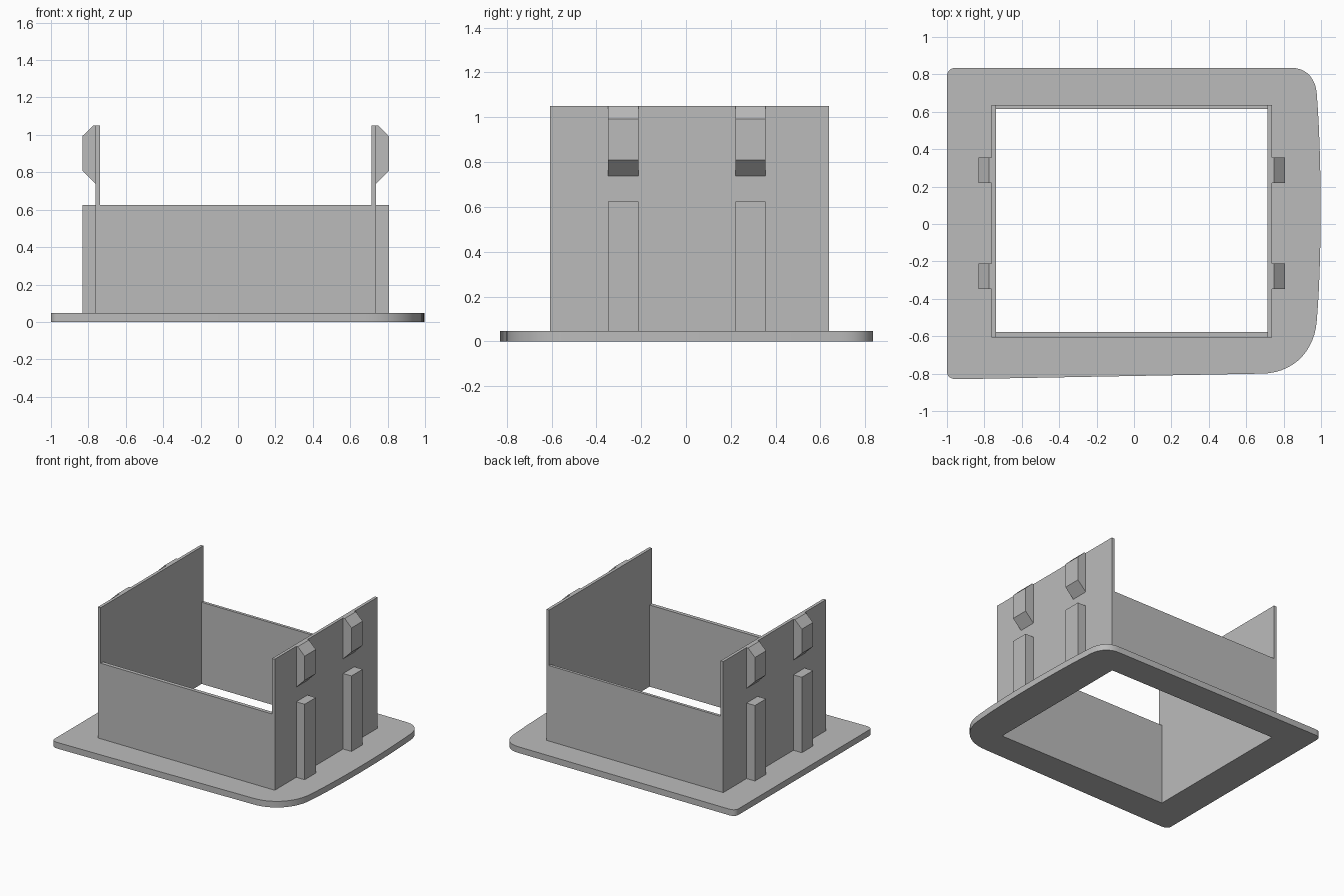
import bpy, bmesh, math
from mathutils import Vector
from mathutils.geometry import interpolate_bezier

if "Cube" in bpy.data.objects:
    bpy.data.objects.remove(bpy.data.objects["Cube"])

GREY = (0.5, 0.5, 0.5, 1)
mat = bpy.data.materials.new("plain_grey")
mat.use_nodes = True
mat.diffuse_color = GREY
mat.node_tree.nodes["Principled BSDF"].inputs["Base Color"].default_value = GREY

PLATE_TOP, WALL_TOP, CLIP_TOP = 0.047, 0.625, 1.05
MID_X = -0.0125                      # centre of the box between the side walls
IN_X, OUT_X, RIB_X = 0.726, 0.749, 0.82
RIBS = [(-0.347, -0.212), (0.22, 0.355)]


def finish(bm, name):
    bmesh.ops.recalc_face_normals(bm, faces=bm.faces[:])
    mesh = bpy.data.meshes.new(name)
    bm.to_mesh(mesh)
    bm.free()
    obj = bpy.data.objects.new(name, mesh)
    mesh.materials.append(mat)
    bpy.context.collection.objects.link(obj)
    return obj


def rect(x0, x1, y0, y1):
    return [(x0, y0), (x1, y0), (x1, y1), (x0, y1)]


def extruded(name, loops, z0, z1):
    """Extrude an outline, with optional holes, from z0 up to z1."""
    bm = bmesh.new()
    edges = []
    for pts in loops:
        vs = [bm.verts.new((x, y, z0)) for x, y in pts]
        edges += [bm.edges.new((a, b)) for a, b in zip(vs, vs[1:] + vs[:1])]
    bmesh.ops.triangle_fill(bm, edges=edges, use_beauty=True, normal=(0, 0, 1))
    bmesh.ops.dissolve_degenerate(bm, dist=1e-5, edges=bm.edges[:])
    new = bmesh.ops.extrude_face_region(bm, geom=bm.faces[:], use_keep_orig=True)["geom"]
    top = [g for g in new if isinstance(g, bmesh.types.BMVert)]
    bmesh.ops.translate(bm, verts=top, vec=(0, 0, z1 - z0))
    return finish(bm, name)


def prism(name, profile, y0, y1):
    """Extrude an x-z profile along y."""
    bm = bmesh.new()
    ends = [[bm.verts.new((x, y, z)) for x, z in profile] for y in (y0, y1)]
    for end in ends:
        bm.faces.new(end)
    a, b = ends
    for i in range(len(a)):
        j = (i + 1) % len(a)
        bm.faces.new((a[i], a[j], b[j], b[i]))
    return finish(bm, name)


def bez(p0, h0, h1, p1, n=9):
    pts = interpolate_bezier(*[Vector((*p, 0)) for p in (p0, h0, h1, p1)], n)
    return [(p.x, p.y) for p in pts]


# Base plate: small corners on one side, a bowed edge with big corners on the other
outline = (
    bez((-1, -0.79), (-1, -0.815), (-0.98, -0.83), (-0.95, -0.83), 6)
    + bez((0.68, -0.8), (0.85, -0.8), (0.965, -0.68), (0.977, -0.52), 14)
    + bez((0.977, -0.52), (1.005, -0.2), (1.005, 0.35), (0.977, 0.7), 14)[1:]
    + bez((0.977, 0.7), (0.97, 0.78), (0.92, 0.835), (0.84, 0.835), 10)[1:]
    + bez((-0.95, 0.835), (-0.98, 0.835), (-1, 0.82), (-1, 0.79), 6)
)
opening = rect(MID_X - IN_X, MID_X + IN_X, -0.578, 0.615)
plate = extruded("base_plate", [outline, opening], 0, PLATE_TOP)
bpy.context.view_layer.objects.active = plate
plate.select_set(True)
bpy.ops.object.shade_smooth_by_angle(angle=math.radians(30))
plate.select_set(False)

# Wall ring, notched so that only the side walls reach full height
walls = extruded("box_walls", [rect(MID_X - OUT_X, MID_X + OUT_X, -0.607, 0.637), opening],
                 PLATE_TOP, CLIP_TOP)
notch = extruded("notch_cutter", [rect(MID_X - IN_X, MID_X + IN_X, -1, 1)], WALL_TOP, 1.3)
notch.hide_render = True
cut = walls.modifiers.new("notch", 'BOOLEAN')
cut.operation = 'DIFFERENCE'
cut.solver = 'EXACT'
cut.object = notch
bpy.context.view_layer.objects.active = walls
bpy.ops.object.modifier_apply(modifier="notch")
bpy.data.objects.remove(notch)

# Ribs and snap hooks on both side walls
rib = [(OUT_X, PLATE_TOP), (RIB_X, PLATE_TOP), (RIB_X, WALL_TOP), (OUT_X, WALL_TOP)]
hook = [(OUT_X, 0.737), (RIB_X, 0.808), (RIB_X, 0.993), (0.762, CLIP_TOP), (OUT_X, CLIP_TOP)]
for side, s in (("left", 1), ("right", -1)):
    for place, (y0, y1) in zip(("front", "back"), RIBS):
        for part, profile in (("rib", rib), ("snap_hook", hook)):
            prism(f"{side}_{place}_{part}", [(MID_X + s * x, z) for x, z in profile], y0, y1)
